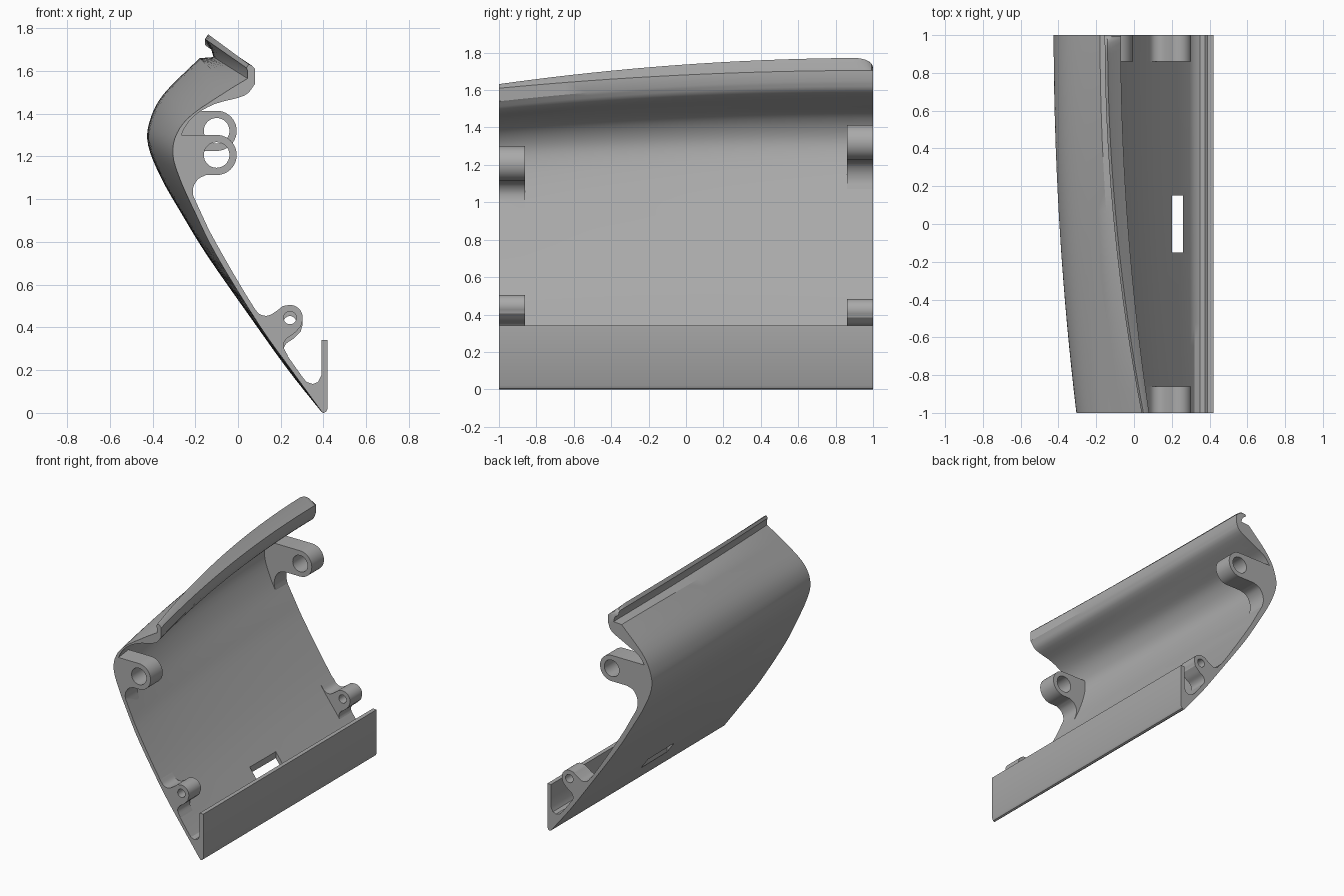
import bpy, bmesh, math
from mathutils import Vector

cube = bpy.data.objects.get("Cube")
if cube:
    bpy.data.objects.remove(cube)

grey = bpy.data.materials.new("plain grey")
grey.use_nodes = True
GREY = (0.4, 0.4, 0.4, 1)
grey.diffuse_color = GREY
grey.node_tree.nodes["Principled BSDF"].inputs["Base Color"].default_value = GREY


def finish(name, bm):
    bmesh.ops.recalc_face_normals(bm, faces=bm.faces)
    mesh = bpy.data.meshes.new(name)
    bm.to_mesh(mesh)
    bm.free()
    mesh.materials.append(grey)
    obj = bpy.data.objects.new(name, mesh)
    bpy.context.collection.objects.link(obj)
    return obj


def smooth(obj):
    bpy.ops.object.select_all(action='DESELECT')
    obj.select_set(True)
    bpy.context.view_layer.objects.active = obj
    bpy.ops.object.shade_smooth_by_angle(angle=math.radians(30))


def spline(points, steps=4):
    """Catmull-Rom curve through points of any dimension."""
    p = [Vector(q) for q in points]
    p = [2 * p[0] - p[1]] + p + [2 * p[-1] - p[-2]]
    out = []
    for a, b, c, d in zip(p, p[1:], p[2:], p[3:]):
        for i in range(steps):
            t = i / steps
            out.append(0.5 * (2 * b + (c - a) * t + (2 * a - 5 * b + 4 * c - d) * t * t
                              + (3 * b - a - 3 * c + d) * t ** 3))
    return out + [p[-2]]


# Section points: x, z at the front end, then x, z at the back end
outer = [(.39, .008, .39, .005), (.25, .2, .235, .2), (.1, .41, .07, .43),
         (-.1, .735, -.14, .73), (-.2, .935, -.26, .925), (-.27, 1.09, -.36, 1.1),
         (-.305, 1.21, -.42, 1.25), (-.285, 1.31, -.415, 1.36),
         (-.21, 1.4, -.35, 1.49), (-.03, 1.52, -.18, 1.66)]
lip = [(.045, 1.565, -.115, 1.665), (.045, 1.6, -.125, 1.7), (.04, 1.615, -.155, 1.75),
       (.05, 1.632, -.14, 1.772), (.065, 1.625, -.12, 1.75), (.08, 1.61, -.07, 1.705)]
inner = [(.08, 1.54, -.07, 1.65), (.03, 1.485, -.1, 1.59), (-.11, 1.445, -.22, 1.525),
         (-.21, 1.385, -.32, 1.47), (-.265, 1.3, -.378, 1.38), (-.27, 1.21, -.385, 1.28),
         (-.235, 1.08, -.33, 1.13), (-.17, .93, -.25, .98), (-.1, .79, -.165, .83),
         (.08, .485, .05, .5), (.3, .17, .295, .17)]
tray = [(.32, .145), (.35, .135), (.375, .145), (.39, .175), (.39, .34), (.42, .34),
        (.42, .02), (.412, .005), (.4, 0)]
section = spline(outer) + [Vector(q) for q in lip] + spline(inner)
section += [Vector(q + q) for q in tray]

# Curved panel with hooked lip and front tray, lofted along its length
bm = bmesh.new()
stations = [-1 + 1.9 * i / 16 for i in range(17)] + [.93, .96, .98, .993, 1]
rings = []
for y in stations:
    u = (y + 1) / 2
    w = 1 - (1 - u) ** 2
    v = min(1, max(0, (y - .9) / .1))
    cap = 1.772 - .05 * (1 - math.sqrt(1 - v * v))
    ring = []
    for q in section:
        x, z = q[0] + (q[2] - q[0]) * w, q[1] + (q[3] - q[1]) * w
        ring.append(bm.verts.new((x, y, min(z, cap) if v > 0 else z)))
    rings.append(ring)
n = len(section)
for a, b in zip(rings, rings[1:]):
    for i in range(n):
        j = (i + 1) % n
        bm.faces.new((a[i], a[j], b[j], b[i]))
bm.faces.new(rings[0])
bm.faces.new(rings[-1])
panel = finish("curved_panel", bm)

# Rectangular slot through the lower wall
bm = bmesh.new()
bmesh.ops.create_cube(bm, size=1)
for vert in bm.verts:
    vert.co = (.23 + .06 * vert.co.x, .3 * vert.co.y, .25 + .3 * vert.co.z)
cutter = finish("slot_cutter", bm)
cutter.hide_render = True
mod = panel.modifiers.new("slot", 'BOOLEAN')
mod.operation = 'DIFFERENCE'
mod.solver = 'EXACT'
mod.object = cutter
bpy.context.view_layer.objects.active = panel
bpy.ops.object.modifier_apply(modifier=mod.name)
bpy.data.objects.remove(cutter)
smooth(panel)


def arc(cx, cz, r, start, end, steps=20):
    angles = [math.radians(start + (end - start) * i / steps) for i in range(steps + 1)]
    return [(cx + r * math.cos(t), cz + r * math.sin(t)) for t in angles]


def lug(name, y0, y1, outline, centre, hole, root=0, shift=0):
    """Pierced bracket; its last root points follow the panel at y1."""
    bm = bmesh.new()
    loops = [outline, arc(*centre, hole, 0, 360, 32)[:-1]]
    near, far, edges = [], [], []
    for k, loop in enumerate(loops):
        m = len(loop)
        a = [bm.verts.new((x, y0, z)) for x, z in loop]
        b = [bm.verts.new((x + (shift if k == 0 and i >= m - root else 0), y1, z))
             for i, (x, z) in enumerate(loop)]
        for i in range(m):
            j = (i + 1) % m
            bm.faces.new((a[i], a[j], b[j], b[i]))
        near.append(a)
        far.append(b)
    for side in (near, far):
        edges = [bm.edges.get((l[i - 1], l[i])) for l in side for i in range(len(l))]
        bmesh.ops.triangle_fill(bm, use_beauty=True, use_dissolve=False, edges=edges)
    smooth(finish(name, bm))


# Upper hinge lugs, round nose first, then the root inside the panel wall
nose = arc(-.1, 1.207, .094, 90, -90)
gusset = spline([(-.15, 1.113), (-.185, 1.095), (-.208, 1.06), (-.21, 1.02), (-.195, .97)])
root = [(-.21, .98), (-.265, 1.11), (-.285, 1.21), (-.272, 1.301)]
lug("upper_lug_front", -1, -.86, nose + [tuple(g) for g in gusset] + root,
    (-.1, 1.207), .06, len(root), -.014)

nose = arc(-.1, 1.32, .094, 90, -90)
gusset = spline([(-.22, 1.226), (-.27, 1.21), (-.3, 1.17), (-.31, 1.12), (-.3, 1.07)])
root = [(-.32, 1.08), (-.385, 1.2), (-.4, 1.3), (-.385, 1.4), (-.36, 1.414)]
lug("upper_lug_back", .86, 1, nose + [tuple(g) for g in gusset] + root, (-.1, 1.32), .06)

# Lower screw lugs
for name, y0, y1, dx, dz in (("lower_lug_front", -1, -.86, 0, 0),
                             ("lower_lug_back", .86, 1, 0, -.022)):
    top = spline([(.07, .5), (.1, .463), (.14, .455), (.18, .477), (.21, .5)])
    under = spline([(.295, .405), (.26, .37), (.225, .345), (.213, .31), (.235, .265)])
    shape = [tuple(t) for t in top] + arc(.243, .445, .06, 100, -25) + [tuple(t) for t in under]
    shape += [(.215, .27), (.06, .49)]
    lug(name, y0, y1, [(x + dx, z + dz) for x, z in shape], (.243, .445 + dz), .03)
